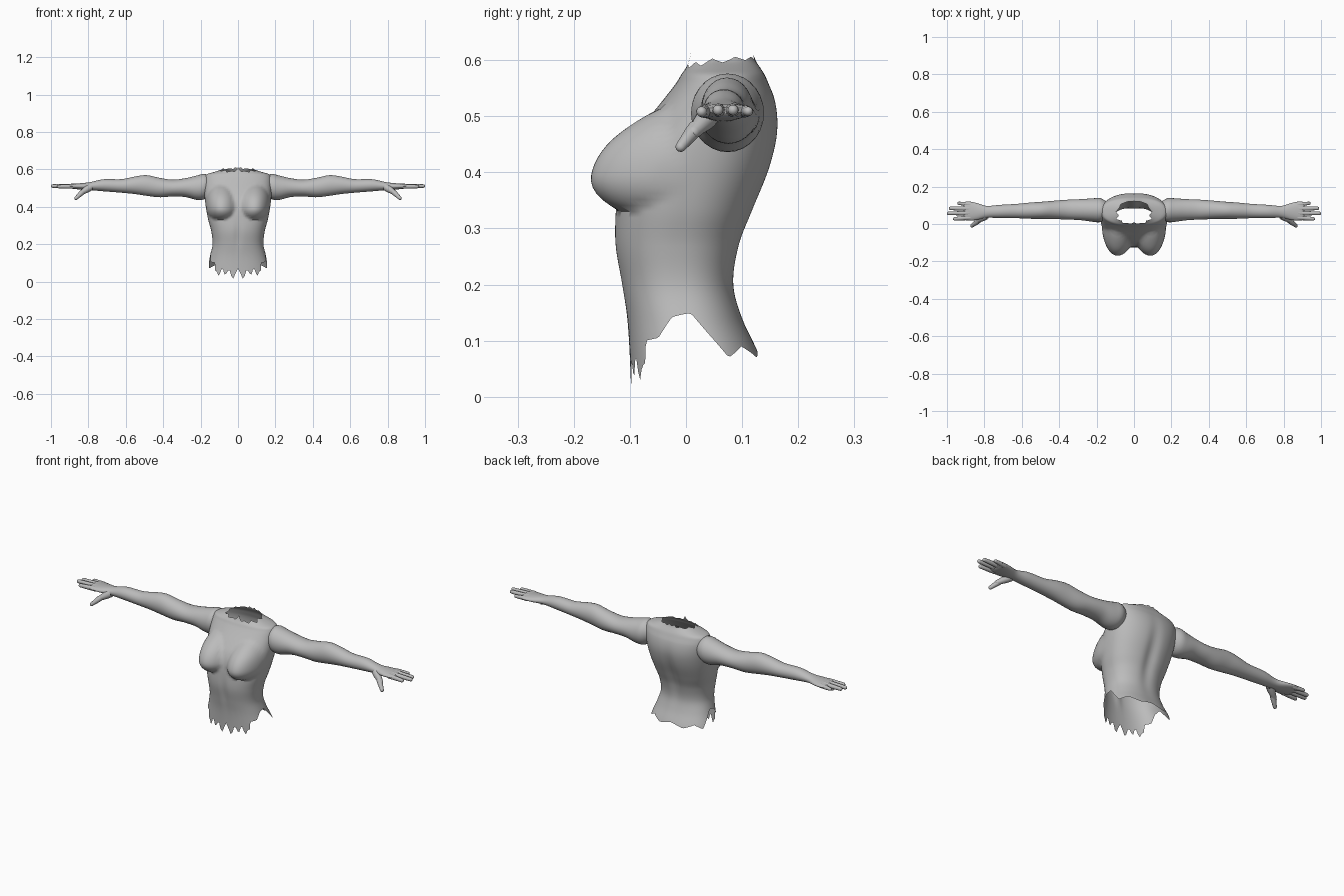
import bpy, bmesh, math
from mathutils import Vector

if "Cube" in bpy.data.objects:
    bpy.data.objects.remove(bpy.data.objects["Cube"])

grey = bpy.data.materials.new("plain grey")
grey.diffuse_color = (0.5, 0.5, 0.5, 1)
grey.use_nodes = True
grey.node_tree.nodes["Principled BSDF"].inputs["Base Color"].default_value = grey.diffuse_color


def linear(table, t):
    for a, b in zip(table, table[1:]):
        if t <= b[0]:
            k = max(0, (t - a[0]) / (b[0] - a[0]))
            return [p + (q - p) * k for p, q in zip(a[1:], b[1:])]
    return list(table[-1][1:])


def smooth(table, t):
    """Hermite curve through the rows of a table keyed by the first column."""
    t = min(max(t, table[0][0]), table[-1][0])
    i = 0
    while i < len(table) - 2 and t > table[i + 1][0]:
        i += 1
    a, b = table[i], table[i + 1]
    p, n = table[max(i - 1, 0)], table[min(i + 2, len(table) - 1)]
    h = b[0] - a[0]
    k = (t - a[0]) / h
    out = []
    for c in range(1, len(a)):
        ma = (b[c] - p[c]) / (b[0] - p[0]) * h
        mb = (n[c] - a[c]) / (n[0] - a[0]) * h
        out.append((2*k**3 - 3*k*k + 1) * a[c] + (k**3 - 2*k*k + k) * ma
                   + (3*k*k - 2*k**3) * b[c] + (k**3 - k*k) * mb)
    return out


def loft(name, rings, cap_end=False, mirror=False):
    bm = bmesh.new()
    rows = [[bm.verts.new(p) for p in ring] for ring in rings]
    n = len(rows[0])
    for lo, hi in zip(rows, rows[1:]):
        for i in range(n):
            j = (i + 1) % n
            bm.faces.new((lo[i], lo[j], hi[j], hi[i]))
    if cap_end:
        bm.faces.new(rows[-1])
    mesh = bpy.data.meshes.new(name)
    bm.to_mesh(mesh)
    bm.free()
    mesh.materials.append(grey)
    ob = bpy.data.objects.new(name, mesh)
    bpy.context.collection.objects.link(ob)
    if mirror:
        ob.modifiers.new("mirror", "MIRROR").use_mirror_merge = False
    bpy.ops.object.select_all(action="DESELECT")
    ob.select_set(True)
    bpy.context.view_layer.objects.active = ob
    bpy.ops.object.shade_smooth_by_angle(angle=math.radians(60))
    return ob


# Torso sections: height, front y, back y, half width
SECTIONS = [(0.0, -.098, .150, .180), (.07, -.100, .132, .172), (.14, -.105, .101, .150),
            (.20, -.115, .087, .136), (.27, -.127, .098, .143), (.33, -.126, .121, .159),
            (.40, -.118, .149, .172), (.45, -.100, .162, .178), (.49, -.072, .165, .180),
            (.53, -.040, .159, .180), (.56, -.017, .147, .176), (.575, -.008, .140, .165),
            (.586, 0.0, .133, .128), (.60, .006, .124, .088), (.62, .010, .118, .078)]
# Ragged waist edge: angle away from the front, height
HEM = [(0, .07), (7, .008), (13, .07), (20, .03), (26, .08), (32, .025), (38, .06),
       (41, .05), (46, .10), (62, .105), (80, .142), (95, .15), (118, .07),
       (138, .09), (160, .07), (180, .085)]
# Ragged neck edge
NECK = [(0, .612), (6, .588), (15, .592), (24, .586), (40, .597), (55, .59), (75, .603),
        (90, .596), (110, .606), (130, .600), (150, .606), (165, .602), (172, .612), (180, .604)]


def torso_point(deg, z):
    front, back, w = smooth(SECTIONS, z)
    a = math.radians(deg)
    cy, d = (front + back) / 2, (back - front) / 2
    s, c = math.sin(a), -math.cos(a)
    e = 2 / 2.3
    x = w * math.copysign(abs(s) ** e, s)
    y = cy + d * math.copysign(abs(c) ** e, c)
    if c < 0:
        # chest volume
        dx = (abs(x) - .097) / .078
        dz = (z - .395) / (.12 if z > .395 else .065)
        bump = .063 * max(0, 1 - dx*dx - dz*dz) ** .8 * min(1, -c * 3)
        y -= bump
        x += math.copysign(bump * .15, x)
        # shallow midline of the belly
        y += .006 * math.exp(-(x / .018) ** 2 - ((z - .25) / .07) ** 2)
    else:
        # spine groove
        y -= .012 * math.exp(-(x / .03) ** 2 - ((z - .34) / .13) ** 2)
    return (x, y, z)


COLS = 120
levels = [k / 50 for k in range(44)] + [.88 + .12 * k / 16 for k in range(17)]
rings = []
for t in levels:
    ring = []
    for i in range(COLS):
        deg = 360 * i / COLS
        side = deg if deg <= 180 else 360 - deg
        lo, hi = linear(HEM, side)[0], linear(NECK, side)[0]
        z = .06 + .54 * t
        z += (lo - .06) * max(0, 1 - t / .4) + (hi - .60) * max(0, (t - .94) / .06)
        ring.append(torso_point(deg, z))
    rings.append(ring)
loft("torso", rings)

# Arm and palm: x, y from, y to, z from, z to
ARM = [(.145, .030, .120, .465, .562), (.18, .010, .138, .440, .576), (.22, .012, .137, .437, .567),
       (.28, .020, .133, .452, .553), (.35, .024, .130, .455, .545), (.42, .026, .125, .451, .555),
       (.49, .027, .119, .459, .569), (.55, .028, .115, .468, .562), (.62, .031, .108, .475, .548),
       (.72, .032, .102, .483, .547), (.79, .033, .097, .489, .532), (.84, .022, .112, .492, .526),
       (.88, .018, .120, .496, .523), (.905, .021, .118, .500, .521), (.912, .030, .110, .506, .516)]
rings = []
for k in range(61):
    x = .145 + (.912 - .145) * k / 60
    y0, y1, z0, z1 = smooth(ARM, x)
    rings.append([(x, (y0 + y1) / 2 + (y1 - y0) / 2 * math.cos(u),
                   (z0 + z1) / 2 + (z1 - z0) / 2 * math.sin(u))
                  for u in (2 * math.pi * i / 28 for i in range(28))])
loft("arm", rings, cap_end=True, mirror=True)


def digit(name, start, end, r0, r1):
    """Tapered rod with a rounded tip."""
    start, end = Vector(start), Vector(end)
    axis = end - start
    q = axis.to_track_quat("Z", "Y")
    tip = r1 / axis.length
    stations = [(0, r0), (.3, r0 * .95), (.5, (r0 + r1) / 2), (1 - tip, r1)]
    stations += [(1 - tip + tip * math.sin(v), r1 * math.cos(v)) for v in (.5, 1.0, 1.4)]
    rings = [[start + axis * t + q @ Vector((r * math.cos(u), r * math.sin(u), 0))
              for u in (2 * math.pi * i / 12 for i in range(12))] for t, r in stations]
    loft(name, rings, cap_end=True, mirror=True)


# Fingers and thumb
digit("index_finger", (.875, .034, .509), (.968, .027, .508), .0125, .0095)
digit("middle_finger", (.875, .058, .511), (1.0, .057, .511), .0125, .0095)
digit("ring_finger", (.875, .082, .511), (.99, .084, .511), .0125, .0095)
digit("little_finger", (.875, .104, .509), (.945, .112, .509), .0115, .0085)
digit("thumb_base", (.79, .045, .505), (.852, .008, .466), .020, .012)
digit("thumb", (.83, .018, .480), (.872, -.014, .440), .014, .0095)
